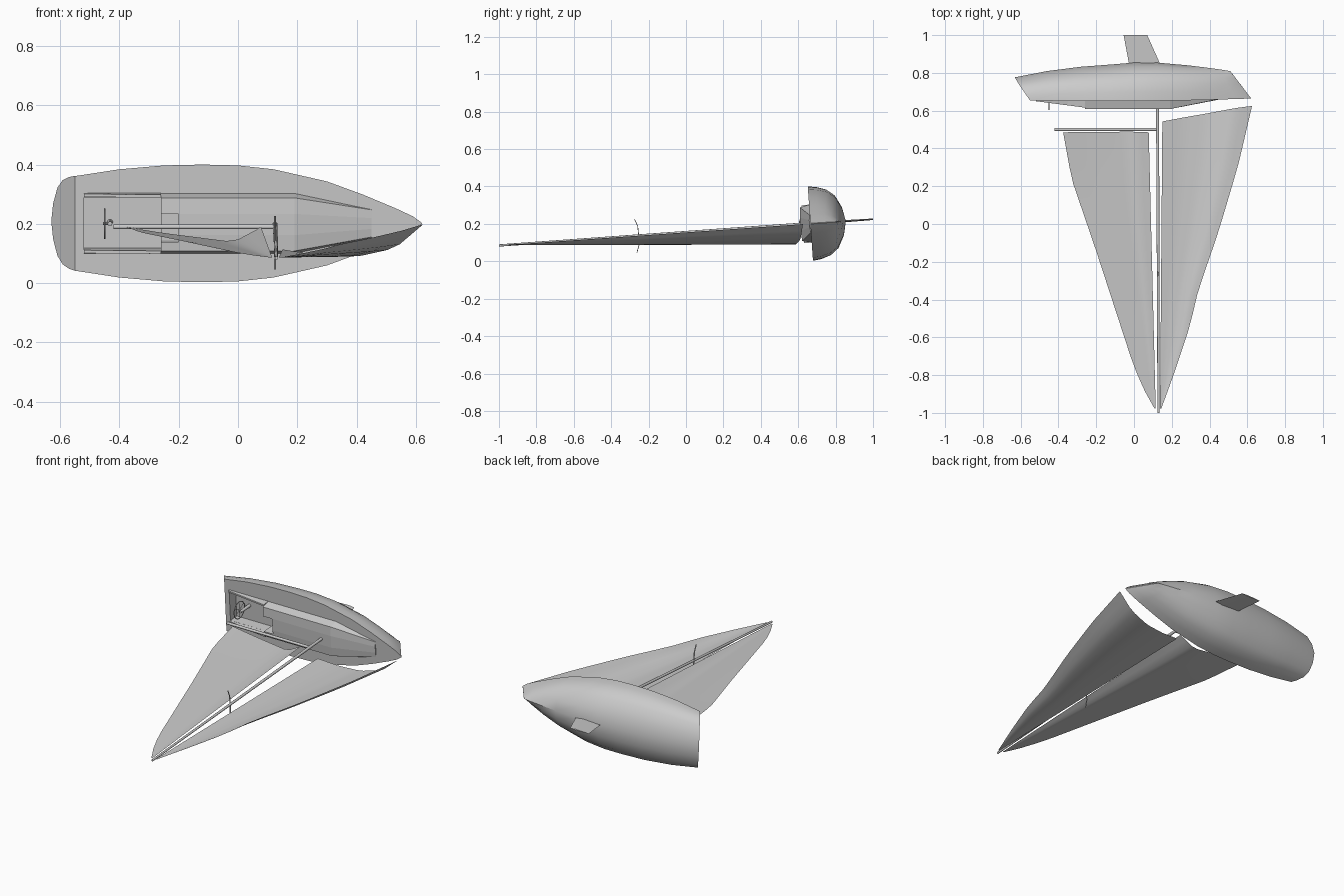
import bpy, bmesh, math
from mathutils import Matrix, Vector

if "Cube" in bpy.data.objects:
    bpy.data.objects.remove(bpy.data.objects["Cube"])

# Boat frame: X = forward, Y = sideways, Z = towards masthead; laid on its side with slight roll
A = 0.07
c, s = math.cos(A), math.sin(A)
M = Matrix(((1, 0, 0, 0), (0, -s, -c, 0.665), (0, c, -s, 0.2015), (0, 0, 0, 1)))


def add(name, verts, faces, smooth=None, fix=True):
    me = bpy.data.meshes.new(name)
    me.from_pydata(verts, [], faces)
    bm = bmesh.new()
    bm.from_mesh(me)
    bmesh.ops.remove_doubles(bm, verts=bm.verts, dist=1e-5)
    if fix:
        bmesh.ops.recalc_face_normals(bm, faces=bm.faces)
    bm.to_mesh(me)
    bm.free()
    ob = bpy.data.objects.new(name, me)
    bpy.context.collection.objects.link(ob)
    ob.matrix_world = M
    if smooth:
        bpy.ops.object.select_all(action='DESELECT')
        ob.select_set(True)
        bpy.context.view_layer.objects.active = ob
        bpy.ops.object.shade_smooth_by_angle(angle=math.radians(smooth))
    return ob


def loft(name, rings, smooth=None, caps=True):
    """Skin closed rings of equal length."""
    n = len(rings[0])
    verts = [p for r in rings for p in r]
    faces = [(i * n + j, i * n + (j + 1) % n, (i + 1) * n + (j + 1) % n, (i + 1) * n + j)
             for i in range(len(rings) - 1) for j in range(n)]
    if caps:
        faces += [tuple(range(n)), tuple(range((len(rings) - 1) * n, len(rings) * n))]
    return add(name, verts, faces, smooth)


def box(name, x0, x1, y0, y1, z0, z1):
    return loft(name, [[(x, y0, z0), (x, y1, z0), (x, y1, z1), (x, y0, z1)] for x in (x0, x1)])


def rod(name, a, b, r0, r1, n=10):
    a, b = Vector(a), Vector(b)
    q = (b - a).to_track_quat('Z', 'Y')
    rings = [[p + q @ Vector((r * math.cos(k * math.tau / n), r * math.sin(k * math.tau / n), 0))
              for k in range(n)] for p, r in ((a, r0), (b, r1))]
    return loft(name, rings, 40)


def cut(ob, cutter):
    m = ob.modifiers.new("cut", 'BOOLEAN')
    m.object, m.operation, m.solver = cutter, 'DIFFERENCE', 'EXACT'
    cutter.hide_render = True
    cutter.hide_set(True)


def lerp_path(pts, t):
    """Point on a polyline whose first entry is the parameter."""
    for p, q in zip(pts, pts[1:]):
        if t <= q[0]:
            f = (t - p[0]) / (q[0] - p[0])
            return [u + (v - u) * f for u, v in zip(p[1:], q[1:])]
    return list(pts[-1][1:])


# Hull: stations of deck x, keel x, half beam, depth
stations = [(-.55, -.63, .16, .112), (-.40, -.46, .183, .145), (-.25, -.28, .196, .168),
            (-.12, -.12, .199, .18), (.0, .0, .196, .19), (.12, .12, .183, .19),
            (.30, .28, .142, .176), (.42, .38, .098, .164), (.53, .46, .052, .153),
            (.59, .49, .024, .148), (.62, .51, .002, .145)]
half = [(1, 0), (.97, .25), (.89, .52), (.72, .74), (.38, .92), (0, 1)]
section = half + [(-v, w) for v, w in half[-2::-1]]
hull = loft("hull", [[(xd + (xk - xd) * w, b * v, -d * w) for v, w in section]
                     for xd, xk, b, d in stations], 28)

# Cabin roof tapering into the foredeck
cabin = loft("cabin", [[(x, -b, -.004), (x, b, -.004), (x, t, h), (x, .4 * t, h + .004),
                        (x, -.4 * t, h + .004), (x, -t, h)]
                       for x, b, t, h in ((-.26, .1025, .09, .05), (.19, .1025, .09, .05),
                                          (.45, .05, .046, .001))])

# Cockpit well and companionway
cut(hull, box("cockpit_cutter", -.52, -.26, -.088, .088, -.06, .1))
way = box("companionway_cutter", -.30, -.20, -.06, .035, -.04, .1)
cut(hull, way)
cut(cabin, way)

# Cockpit coamings, both sides
for side, label in ((1, "upper"), (-1, "lower")):
    loft("coaming_" + label, [[(x, side * .088, -.004), (x, side * .1025, -.004),
                               (x, side * .1, h), (x, side * .09, h)]
                              for x, h in ((-.52, .008), (-.35, .03), (-.26, .042))])

# Keel fin with a slim foil section
foil = [(0, 0), (.3, 1), (1, 0), (.3, -1)]
loft("keel", [[(front + (back - front) * u, t * v, z) for u, v in foil]
              for front, back, t, z in ((.142, -.025, .006, -.175), (.07, -.055, .004, -.336))])

# Mast, boom and spreaders
rod("mast", (.125, 0, .045), (.13, 0, 1.669), .0085, .006)
rod("boom", (.12, 0, .165), (-.42, 0, .165), .008, .008)
for side, label in ((1, "upper"), (-1, "lower")):
    loft("spreader_" + label, [[(.125 + a, side * y, z + b) for a, b in
                                ((-.004, 0), (0, .002), (.004, 0), (0, -.002))]
                               for y, z in ((0, .92), (.05, .922), (.09, .936))])

# Steering wheel and pedestal
N, R, r = 24, .05, .0025
rings = [[(-.45 + r * math.sin(b), (R + r * math.cos(b)) * math.cos(a),
           .01 + (R + r * math.cos(b)) * math.sin(a))
          for b in (k * math.tau / 6 for k in range(6))]
         for a in (i * math.tau / N for i in range(N + 1))]
loft("steering_wheel", rings, 40, caps=False)
for k in range(3):
    a = k * math.pi / 3
    dy, dz = R * math.cos(a), R * math.sin(a)
    rod("wheel_spoke", (-.45, -dy, .01 - dz), (-.45, dy, .01 + dz), .0015, .0015, 6)
rod("wheel_pedestal", (-.432, 0, -.06), (-.432, 0, .025), .01, .008)
rod("wheel_hub", (-.455, 0, .01), (-.43, 0, .01), .005, .005, 8)


def sail(name, foot, straight, curved, rows=16):
    """foot: (s, x, y, z); edges: (t, x) from foot to head; the belly fades to the head."""
    cols = 12
    head = 1.645
    verts, faces = [], []
    for i in range(rows + 1):
        t = i / rows
        x0, x1 = lerp_path(curved, t)[0], lerp_path(straight, t)[0]
        for j in range(cols + 1):
            fx, fy, fz = lerp_path(foot, j / cols)
            u = (fx - foot[0][1]) / (foot[-1][1] - foot[0][1])
            verts.append((x0 + (x1 - x0) * u, fy * (1 - t), fz + (head - fz) * t))
    for i in range(rows):
        for j in range(cols):
            k = i * (cols + 1) + j
            faces.append((k, k + 1, k + cols + 2, k + cols + 1))
    return add(name, verts, faces, 40)


# Mainsail
sail("mainsail",
     [(0, -.375, 0, .18), (.3, -.25, -.02, .18), (.8, -.015, -.05, .18), (1, .078, 0, .18)],
     [(0, .078), (1, .115)],
     [(0, -.375), (.17, -.33), (.43, -.2), (.64, -.1), (.85, 0), (.98, .085), (1, .108)])

# Jib
sail("jib",
     [(0, .625, 0, .04), (.2, .53, -.08, .058), (.45, .40, -.107, .085),
      (.75, .27, -.1, .107), (1, .15, -.079, .128)],
     [(0, .15), (1, .138)],
     [(0, .625), (.2, .55), (.42, .445), (.61, .34), (.73, .295), (.88, .215), (1, .145)])
